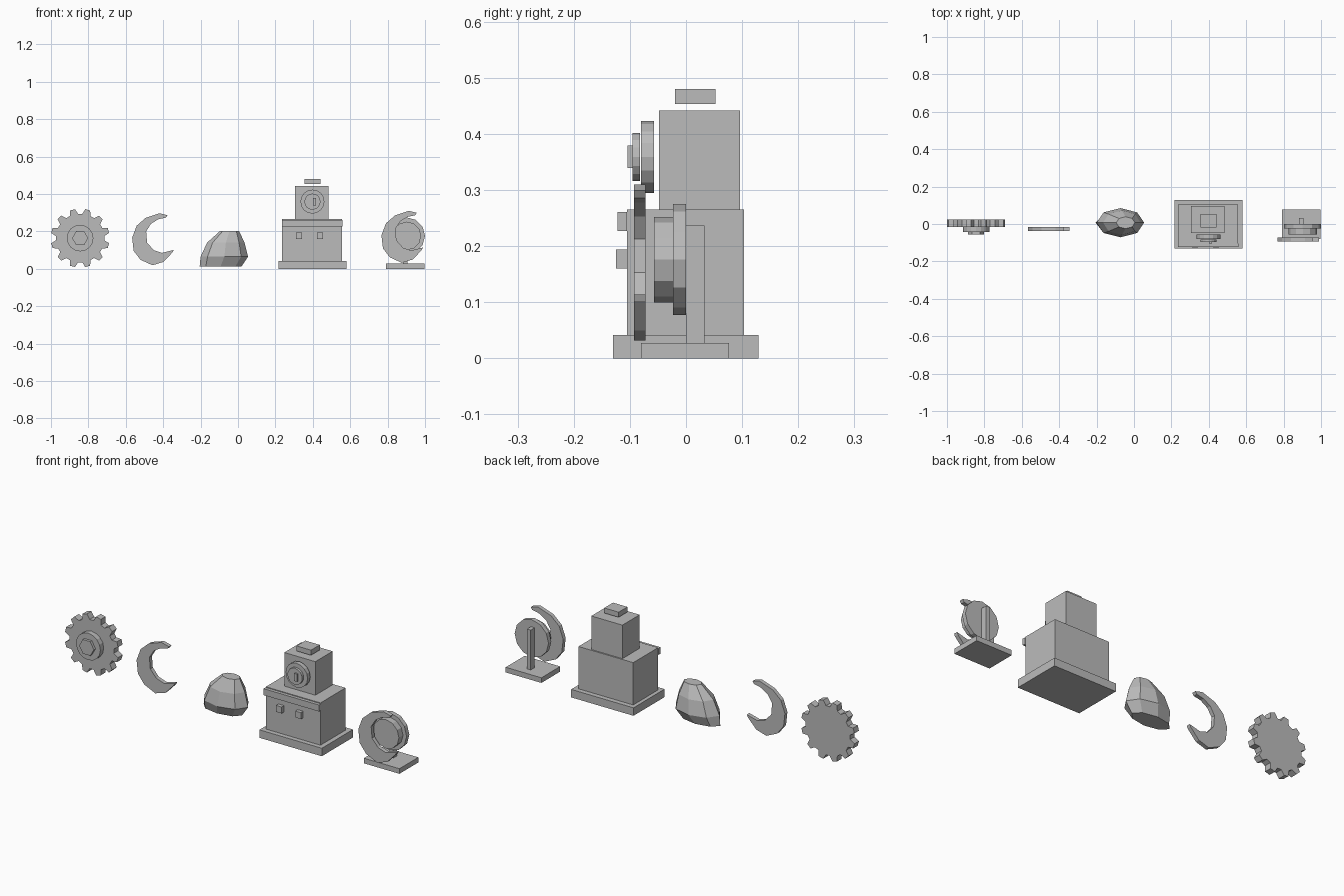
import bpy, bmesh
from math import sin, cos, pi, radians

cube = bpy.data.objects.get("Cube")
if cube:
    bpy.data.objects.remove(cube, do_unlink=True)

grey = bpy.data.materials.new("plain grey")
grey.use_nodes = True
grey.diffuse_color = (0.5, 0.5, 0.5, 1)
grey.node_tree.nodes["Principled BSDF"].inputs["Base Color"].default_value = grey.diffuse_color


def finish(name, bm):
    bmesh.ops.recalc_face_normals(bm, faces=bm.faces)
    mesh = bpy.data.meshes.new(name)
    bm.to_mesh(mesh)
    bm.free()
    mesh.materials.append(grey)
    bpy.context.collection.objects.link(bpy.data.objects.new(name, mesh))


def loft(name, rings):
    """Skin a stack of equal-length vertex rings and cap both ends."""
    bm = bmesh.new()
    loops = [[bm.verts.new(p) for p in ring] for ring in rings]
    n = len(loops[0])
    for a, b in zip(loops, loops[1:]):
        for i in range(n):
            j = (i + 1) % n
            bm.faces.new((a[i], a[j], b[j], b[i]))
    bm.faces.new(loops[0])
    bm.faces.new(loops[-1])
    finish(name, bm)


def plate(name, profile, cx, cz, y0, y1):
    """Extrude an x-z profile from front y0 to back y1."""
    loft(name, [[(cx + x, y, cz + z) for x, z in profile] for y in (y0, y1)])


def box(name, x0, x1, y0, y1, z0, z1):
    plate(name, [(x0, z0), (x1, z0), (x1, z1), (x0, z1)], 0, 0, y0, y1)


def ngon(n, r):
    return [(r * cos(2 * pi * i / n), r * sin(2 * pi * i / n)) for i in range(n)]


# Cog wheel with hub and hexagonal nut
teeth = 12
cog = []
for t in range(teeth):
    for offset, r in ((-10, 0.13), (-5, 0.157), (5, 0.157), (10, 0.13)):
        a = radians(360 / teeth * (t + 0.5) + offset)
        cog.append((r * cos(a), r * sin(a)))
plate("cog_wheel", cog, -0.844, 0.164, -0.015, 0.023)
plate("cog_hub", ngon(16, 0.071), -0.844, 0.164, -0.043, -0.015)
plate("cog_nut", ngon(6, 0.043), -0.844, 0.164, -0.057, -0.043)

# Two matching crescents
crescent = [(0.069, 0.131), (0.027, 0.142), (-0.048, 0.117), (-0.096, 0.075),
            (-0.12, 0.011), (-0.112, -0.059), (-0.075, -0.107), (-0.011, -0.136),
            (0.048, -0.118), (0.097, -0.066), (0.102, -0.054), (0.04, -0.07),
            (-0.005, -0.055), (-0.04, -0.015), (-0.045, 0.045), (-0.02, 0.085),
            (0.02, 0.11), (0.06, 0.118)]
plate("loose_crescent", crescent, -0.446, 0.155, -0.037, -0.016)
plate("stand_crescent", crescent, 0.887, 0.168, -0.093, -0.072)

# Faceted boulder: height, centre x, half width, half depth
boulder = []
for z, cx, rx, ry in ((0.013, -0.093, 0.112, 0.05), (0.065, -0.073, 0.127, 0.078),
                      (0.14, -0.065, 0.1, 0.065), (0.203, -0.045, 0.05, 0.032)):
    boulder.append([(cx + x * rx, 0.007 + y * ry, z) for x, y in ngon(8, 1)])
loft("boulder", boulder)

# Cabinet with plinth, tower and front fittings
box("plinth", 0.216, 0.58, -0.13, 0.129, 0, 0.042)
box("cabinet", 0.236, 0.555, -0.105, 0.103, 0.042, 0.265)
box("front_trim", 0.234, 0.558, -0.122, -0.105, 0.227, 0.261)
box("tower", 0.304, 0.485, -0.048, 0.096, 0.265, 0.442)
box("tower_cap", 0.356, 0.44, -0.02, 0.053, 0.453, 0.48)
for side, x in (("right", 0.326), ("left", 0.438)):
    box(side + "_stud", x - 0.016, x + 0.016, -0.125, -0.105, 0.16, 0.194)
plate("dial_rim", ngon(16, 0.064), 0.398, 0.359, -0.08, -0.057)
plate("dial_face", ngon(16, 0.043), 0.398, 0.359, -0.095, -0.082)
box("dial_pointer", 0.4, 0.417, -0.104, -0.095, 0.339, 0.379)

# Stand with post and stepped disc
box("stand_base", 0.79, 0.998, -0.08, 0.077, 0, 0.027)
box("stand_post", 0.883, 0.905, 0, 0.033, 0.027, 0.237)
plate("back_disc", ngon(12, 0.099), 0.901, 0.176, -0.023, 0)
plate("front_disc", ngon(12, 0.076), 0.903, 0.176, -0.057, -0.023)
